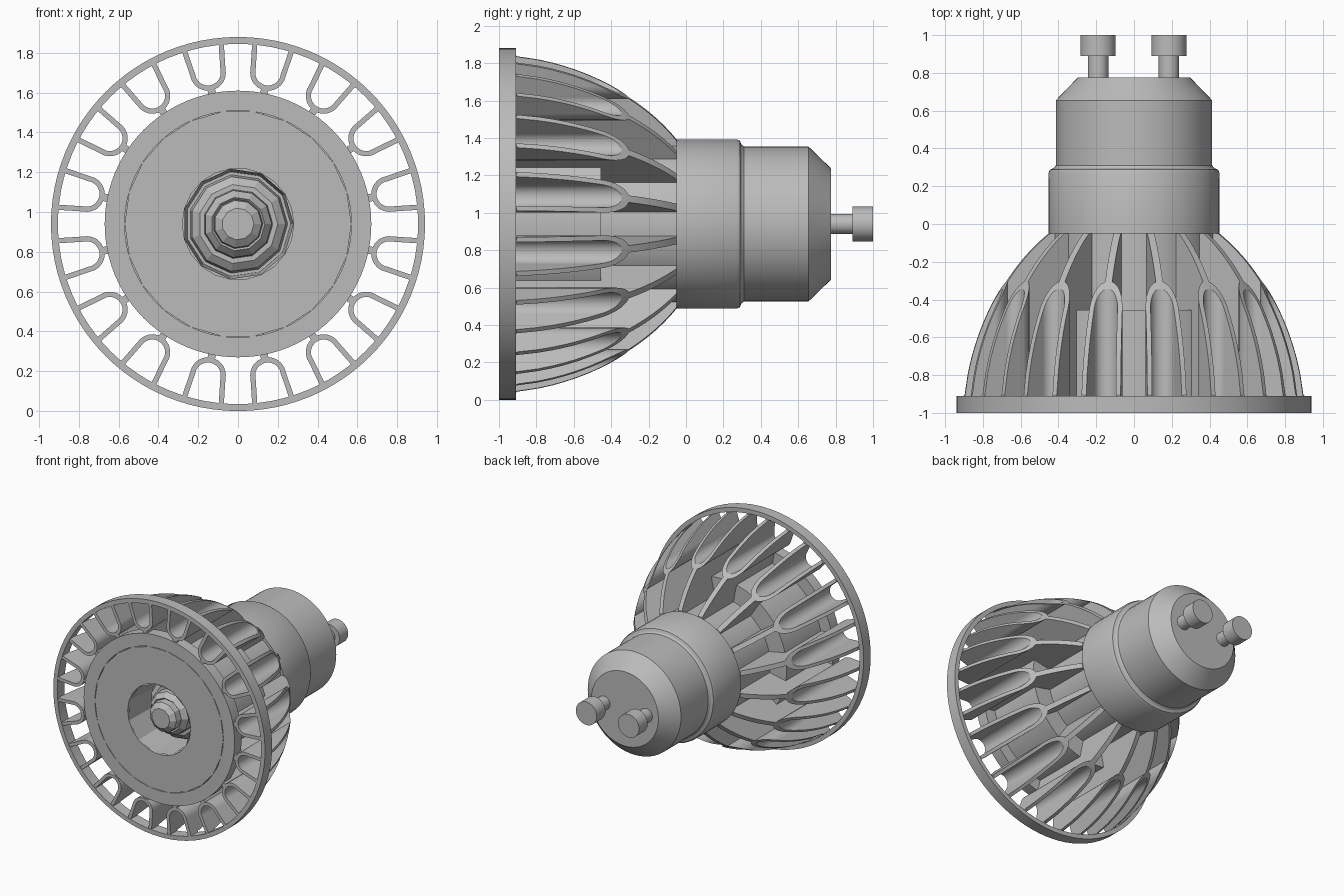
import bpy, bmesh, math

if "Cube" in bpy.data.objects:
    bpy.data.objects.remove(bpy.data.objects["Cube"])

AXIS_Z = 0.94
FINS = 16

metal = bpy.data.materials.new("grey metal")
metal.use_nodes = True
grey = (0.5, 0.5, 0.5, 1)
metal.diffuse_color = grey
metal.node_tree.nodes["Principled BSDF"].inputs["Base Color"].default_value = grey


def finish(name, bm, smooth=30):
    bmesh.ops.remove_doubles(bm, verts=bm.verts, dist=0.0001)
    bmesh.ops.recalc_face_normals(bm, faces=bm.faces)
    mesh = bpy.data.meshes.new(name)
    bm.to_mesh(mesh)
    bm.free()
    mesh.materials.append(metal)
    ob = bpy.data.objects.new(name, mesh)
    bpy.context.collection.objects.link(ob)
    if smooth:
        bpy.ops.object.select_all(action="DESELECT")
        ob.select_set(True)
        bpy.context.view_layer.objects.active = ob
        bpy.ops.object.shade_smooth_by_angle(angle=math.radians(smooth))
    return ob


def lathe(name, profile, sides=64, x=0, closed=False, smooth=30):
    """Revolve (radius, y) points around the lamp's long axis."""
    bm = bmesh.new()
    rows = []
    for r, y in profile:
        if r == 0:
            rows.append([bm.verts.new((x, y, AXIS_Z))] * sides)
            continue
        angles = [math.tau * i / sides for i in range(sides)]
        rows.append([bm.verts.new((x + r * math.cos(a), y, AXIS_Z + r * math.sin(a)))
                     for a in angles])
    pairs = list(zip(rows, rows[1:]))
    if closed:
        pairs.append((rows[-1], rows[0]))
    for a, b in pairs:
        for i in range(sides):
            j = (i + 1) % sides
            bm.faces.new(dict.fromkeys((a[i], a[j], b[j], b[i])))
    return finish(name, bm, smooth)


def dome_y(r):
    """Height of the dome envelope along the axis at a given radius."""
    rise = max(0, 1 - (r / 0.905) ** 2) ** (1 / 1.8)
    return min(-0.05, max(-0.92, -1 + 1.119 * rise))


def wall(bm, path, half, angle, front):
    """Extrude a ribbon along the axis and trim its back to the dome."""
    loops = []
    for i, (u, v) in enumerate(path):
        p, q = path[max(i - 1, 0)], path[min(i + 1, len(path) - 1)]
        du, dv = q[0] - p[0], q[1] - p[1]
        n = math.hypot(du, dv)
        ring = []
        for s, back in ((-1, False), (1, False), (1, True), (-1, True)):
            a, b = u - s * half * dv / n, v + s * half * du / n
            y = dome_y(math.hypot(a, b)) if back else front
            ring.append(bm.verts.new((b * math.cos(angle) - a * math.sin(angle), y,
                                      AXIS_Z + b * math.sin(angle) + a * math.cos(angle))))
        loops.append(ring)
    for a, b in zip(loops, loops[1:]):
        for i in range(4):
            j = (i + 1) % 4
            bm.faces.new((a[i], a[j], b[j], b[i]))
    bm.faces.new(loops[0])
    bm.faces.new(loops[-1])


# Heat sink fins: a U-shaped channel on a radial stem
leg = [(0.095 - 0.018 * t / 8, 0.912 - 0.137 * t / 8) for t in range(8)]
arc = [(0.077 * math.cos(math.pi * t / 16), 0.775 - 0.077 * math.sin(math.pi * t / 16))
       for t in range(17)]
channel = leg + arc + [(-u, v) for u, v in reversed(leg)]
stem = [(0, 0.41 + 0.285 * t / 12) for t in range(13)]
for k in range(FINS):
    angle = math.tau * (k + 0.5) / FINS
    bm = bmesh.new()
    wall(bm, channel, 0.013, angle, -0.995)
    wall(bm, stem, 0.019, angle, -0.99)
    finish(f"fin_{k + 1}", bm)

# Front ring and faceplate
lathe("front_ring", [(0.905, -1), (0.94, -1), (0.94, -0.91), (0.905, -0.91)], 96, closed=True)
lathe("faceplate", [(0.57, -1), (0.67, -1), (0.67, -0.91), (0.57, -0.91)], 96, closed=True)
lathe("front_insert", [(0.28, -1), (0.57, -1), (0.57, -0.9), (0.28, -0.9)], 22,
      closed=True, smooth=0)

# Faceted recess with the stepped lens
lathe("lens_recess", [(0.28, -1), (0.265, -0.72), (0, -0.72)], 11, smooth=0)
lathe("lens", [(0.25, -0.72), (0.24, -0.77), (0.20, -0.8), (0.175, -0.8), (0.17, -0.87),
               (0.135, -0.91), (0.125, -0.9), (0.12, -0.95), (0.08, -0.98), (0, -0.98)],
      11, smooth=0)

# Inner core behind the fins
lathe("core_drum", [(0.575, -0.95), (0.575, -0.455), (0.42, -0.455)], 64)
lathe("core_column", [(0.43, -0.5), (0.43, -0.04)], 64)

# Base with stepped collar and bevelled end
lathe("base", [(0, -0.05), (0.452, -0.05), (0.453, 0.27), (0.445, 0.288), (0.425, 0.296),
               (0.414, 0.31), (0.414, 0.655), (0.298, 0.775), (0, 0.775)], 64)

# Twist-lock contact pins
for side, x in (("left", 0.185), ("right", -0.19)):
    lathe(f"{side}_pin", [(0, 0.76), (0.054, 0.76), (0.054, 0.89), (0.093, 0.89),
                          (0.093, 1), (0, 1)], 32, x=x)
